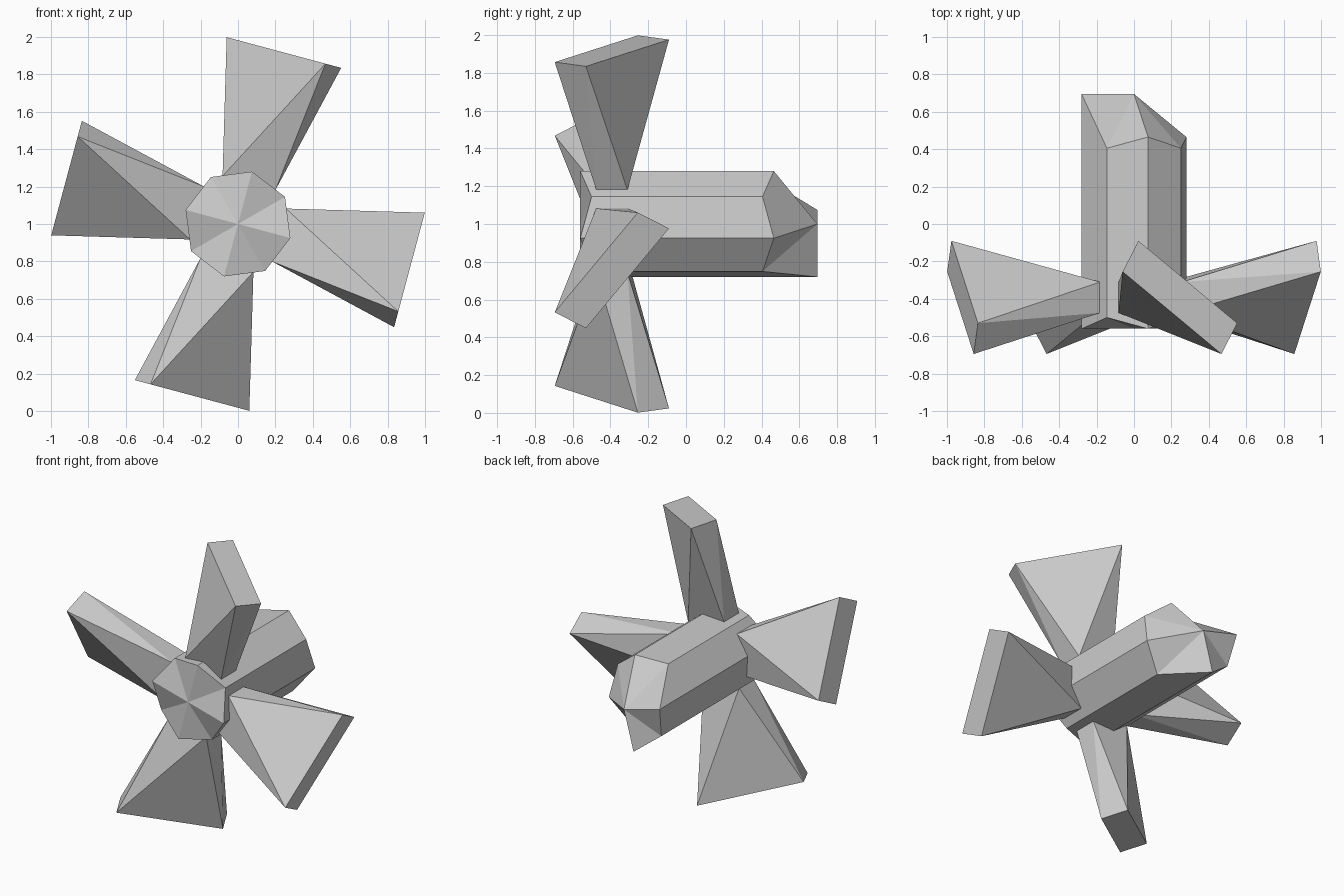
import bpy
from math import sin, cos, radians

if "Cube" in bpy.data.objects:
    bpy.data.objects.remove(bpy.data.objects["Cube"])

HUB_Z = 1.0
TILT = 75      # angle of the first blade and first body corner, in degrees


def make(name, verts, faces):
    mesh = bpy.data.meshes.new(name)
    mesh.from_pydata(verts, [], faces)
    mesh.update()
    obj = bpy.data.objects.new(name, mesh)
    bpy.context.collection.objects.link(obj)
    return obj


# Body: eight-sided prism with fluted ends, stretched at the lower left of the rear
def body():
    radius = 0.29
    front, rear = [], []
    for k in range(8):
        a = radians(TILT + 45 * k)
        x, z = radius * cos(a), HUB_Z + radius * sin(a)
        dip = 0.06 * (k % 2)
        front.append((x, -0.56 + dip, z))
        rear.append((x, (0.695 if k in (2, 3, 4) else 0.465) - dip, z))
    verts = front + rear + [(0, -0.56, HUB_Z), (0, 0.695, HUB_Z)]
    faces = []
    for k in range(8):
        n = (k + 1) % 8
        faces += [(k, k + 8, n + 8, n), (16, k, n), (17, n + 8, k + 8)]
    return make("rotor_body", verts, faces)


# Blade: straight root section flaring into a twisted tip section
ROOT = [(0.146, -0.475), (0.146, -0.31), (-0.146, -0.31), (-0.146, -0.475)]
TIP = [(0.23, -0.695), (0.317, -0.53), (-0.23, -0.09), (-0.317, -0.255)]


def blade(index):
    a = radians(TILT + 90 * index)
    verts = []
    for r, section in ((0.226, ROOT), (0.949, TIP)):
        for t, y in section:
            verts.append((r * cos(a) + t * sin(a), y, HUB_Z + r * sin(a) - t * cos(a)))
    faces = [(3, 2, 1, 0), (4, 5, 6, 7)]
    # each twisted side is split along its crease
    faces += [(0, 1, 5), (0, 5, 4), (2, 3, 7), (2, 7, 6)]
    faces += [(1, 2, 6), (1, 6, 5), (3, 0, 4), (3, 4, 7)]
    return make(f"blade_{index + 1}", verts, faces)


def fix_normals(obj):
    import bmesh
    bm = bmesh.new()
    bm.from_mesh(obj.data)
    bmesh.ops.recalc_face_normals(bm, faces=bm.faces)
    bm.to_mesh(obj.data)
    bm.free()


for part in [body()] + [blade(i) for i in range(4)]:
    fix_normals(part)
